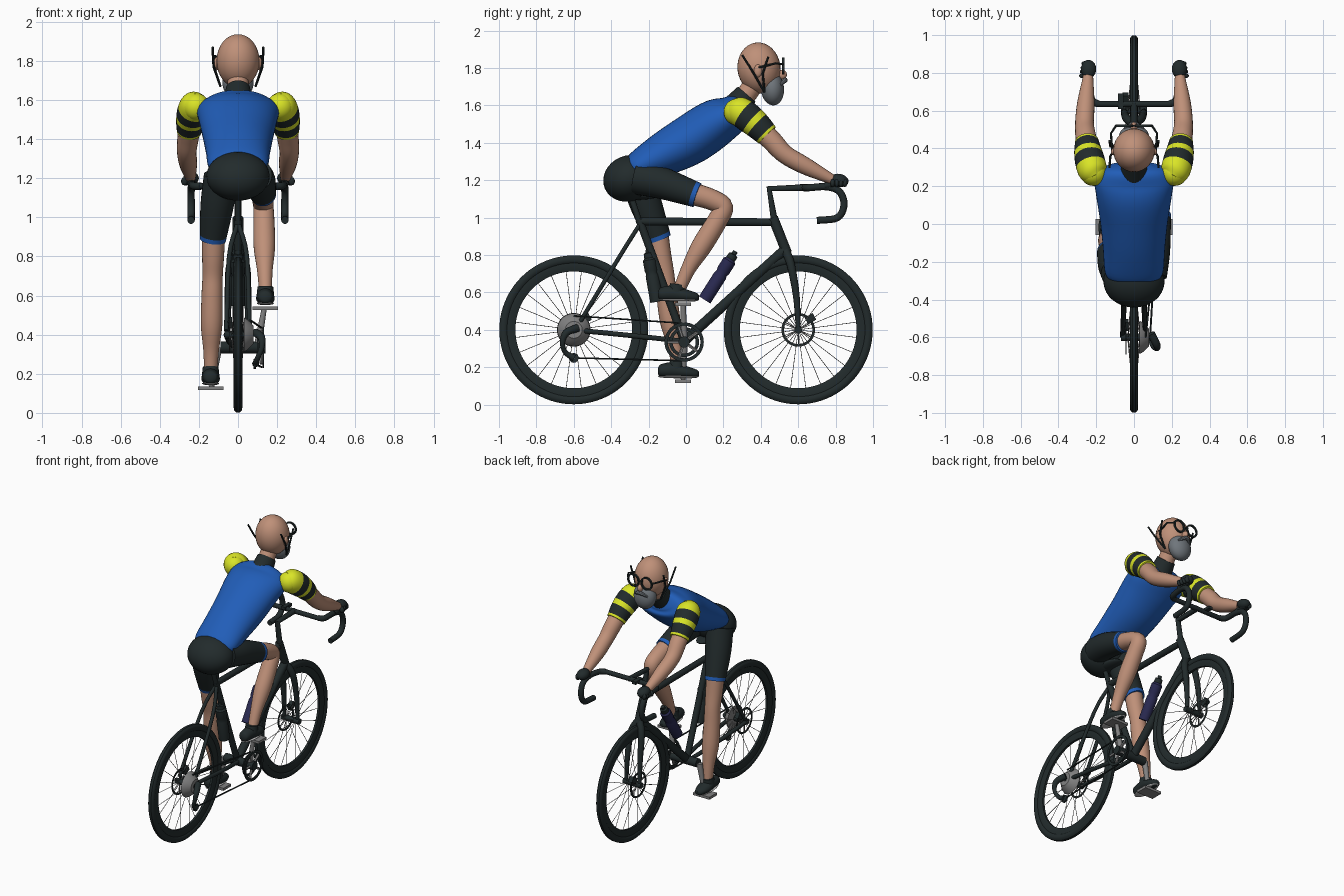
import bpy, bmesh, math
from mathutils import Vector, Matrix

cube = bpy.data.objects.get("Cube")
if cube:
    bpy.data.objects.remove(cube)


def material(name, *rgb):
    m = bpy.data.materials.new(name)
    m.use_nodes = True
    m.diffuse_color = (*rgb, 1)
    m.node_tree.nodes["Principled BSDF"].inputs["Base Color"].default_value = (*rgb, 1)
    return m


BLACK = material("black", .016, .024, .025)
SKIN = material("skin", .52, .28, .19)
BLUE = material("jersey_blue", .015, .11, .48)
YELLOW = material("sleeve_yellow", .7, .78, .02)
BEARD = material("beard_grey", .16, .18, .2)
METAL = material("metal_grey", .22, .22, .22)
NAVY = material("bottle_navy", .022, .022, .08)
SOLE = material("sole_white", .55, .55, .55)
made = []


def finish(name, bm, *mats):
    bmesh.ops.recalc_face_normals(bm, faces=bm.faces)
    me = bpy.data.meshes.new(name)
    bm.to_mesh(me)
    bm.free()
    for m in mats:
        me.materials.append(m)
    ob = bpy.data.objects.new(name, me)
    bpy.context.collection.objects.link(ob)
    made.append(ob)
    return ob


def spline(vals, steps):
    """Catmull-Rom through a list of vectors."""
    v = [vals[0] * 2 - vals[1]] + vals + [vals[-1] * 2 - vals[-2]]
    out = []
    for i in range(1, len(v) - 2):
        a, b, c, d = v[i - 1:i + 3]
        for k in range(steps):
            t = k / steps
            out.append((b * 2 + (c - a) * t + (a * 2 - b * 5 + c * 4 - d) * t * t
                        + (b * 3 - a - c * 3 + d) * t ** 3) / 2)
    return out + [vals[-1]]


def tube(name, pts, radii, mat, sides=12, smooth=0, bands=None, extra=()):
    """Loft round or oval rings along a path; bands(t) picks the material slot."""
    pts = [Vector(p) for p in pts]
    if not isinstance(radii, list):
        radii = [radii] * len(pts)
    rad = [Vector(r if isinstance(r, tuple) else (r, r)) for r in radii]
    if smooth:
        pts, rad = spline(pts, smooth), spline(rad, smooth)
    bm = bmesh.new()
    rings, n, last = [], Vector((1, 0, 0)), len(pts) - 1
    for i, p in enumerate(pts):
        t = (pts[min(i + 1, last)] - pts[max(i - 1, 0)]).normalized()
        if abs(t.dot(n)) > .95:
            n = Vector((0, 1, 0))
        n = (n - t * n.dot(t)).normalized()
        b = t.cross(n)
        rings.append([bm.verts.new(p + n * rad[i].x * math.cos(a) + b * rad[i].y * math.sin(a))
                      for a in (math.tau * k / sides for k in range(sides))])
    for i in range(last):
        for k in range(sides):
            j = (k + 1) % sides
            f = bm.faces.new((rings[i][k], rings[i][j], rings[i + 1][j], rings[i + 1][k]))
            f.material_index = bands((i + .5) / last) if bands else 0
    bm.faces.new(rings[0])
    bm.faces.new(rings[-1]).material_index = bands(1) if bands else 0
    return finish(name, bm, mat, *extra)


def ball(name, loc, size, mat, tilt=0, segs=32):
    bm = bmesh.new()
    bmesh.ops.create_uvsphere(bm, u_segments=segs, v_segments=segs // 2, radius=1)
    bm.transform(Matrix.Translation(loc) @ Matrix.Rotation(tilt, 4, 'X') @ Matrix.Diagonal((*size, 1)))
    return finish(name, bm, mat)


def box(name, loc, size, mat, tilt=0):
    bm = bmesh.new()
    bmesh.ops.create_cube(bm, size=1)
    bm.transform(Matrix.Translation(loc) @ Matrix.Rotation(tilt, 4, 'X') @ Matrix.Diagonal((*size, 1)))
    return finish(name, bm, mat)


def ring(name, loc, profile, mat, segs=64, axis='X'):
    """Spin a closed (radius, offset) profile around an axle."""
    bm = bmesh.new()
    loops = []
    for k in range(segs):
        a = math.tau * k / segs
        c, s = math.cos(a), math.sin(a)
        loops.append([bm.verts.new(Vector(loc) + Vector((o, r * c, r * s) if axis == 'X' else (r * c, o, r * s)))
                      for r, o in profile])
    m = len(profile)
    for k in range(segs):
        p, q = loops[k], loops[(k + 1) % segs]
        for i in range(m):
            bm.faces.new((p[i], p[(i + 1) % m], q[(i + 1) % m], q[i]))
    return finish(name, bm, mat)


def flat_ring(name, loc, inner, outer, half, mat, axis='X', segs=48):
    return ring(name, loc, [(inner, -half), (outer, -half), (outer, half), (inner, half)], mat, segs, axis)


def spokes(name, loc, count, r0, r1, x0, x1, thick, mat):
    bm = bmesh.new()
    for k in range(count):
        a = math.tau * (k + .5) / count
        d = Vector((0, math.cos(a), math.sin(a)))
        side = (-1) ** k
        p = Vector(loc) + d * r0 + Vector((x0 * side, 0, 0))
        q = Vector(loc) + d * r1 + Vector((x1 * side, 0, 0))
        rot = (q - p).to_track_quat('Z', 'Y').to_matrix().to_4x4()
        bmesh.ops.create_cone(bm, cap_ends=True, segments=5, radius1=thick, radius2=thick,
                              depth=(q - p).length, matrix=Matrix.Translation((p + q) / 2) @ rot)
    finish(name, bm, mat)


# Wheels with rims, hubs, spokes and brake rotors
half = [(.398, .009), (.388, .019), (.374, .022), (.36, .017), (.357, .014), (.335, .015), (.312, .008)]
for end, y in (("rear", -.6), ("front", .6)):
    c = (0, y, .4)
    ring(end + "_wheel", c, half + [(r, -x) for r, x in reversed(half)], BLACK, 80)
    spokes(end + "_spokes", c, 24, .02, .315, .032, .004, .0018, METAL)
    tube(end + "_hub", [(-.07, y, .4), (.07, y, .4)], .02, BLACK, 16)
    rc = (-.042, y, .4)
    flat_ring(end + "_rotor", rc, .076, .09, .002, BLACK)
    spokes(end + "_rotor_arms", rc, 6, .015, .08, 0, 0, .003, METAL)
    box(end + "_caliper", (-.045, y + .065, .46), (.03, .05, .04), BLACK, .5)

# Frame
tube("top_tube", [(0, -.25, .98), (0, .49, .975)], .021, BLACK)
tube("down_tube", [(0, -.01, .34), (0, .53, .83)], .027, BLACK)
tube("seat_tube", [(0, -.01, .34), (0, -.25, .99)], .021, BLACK)
tube("seat_post", [(0, -.25, .98), (0, -.3, 1.13)], .016, BLACK)
tube("head_tube", [(0, .465, 1.0), (0, .54, .81)], .027, BLACK)
tube("bottom_bracket", [(-.09, -.01, .335), (.14, -.01, .335)], .03, BLACK, 20)
for s, side in ((1, "left"), (-1, "right")):
    tube(side + "_seat_stay", [(0, -.24, .975), (s * .045, -.35, .8), (s * .06, -.58, .42)], .012, BLACK, 10, 4)
    tube(side + "_chain_stay", [(s * .02, -.02, .34), (s * .045, -.25, .365), (s * .06, -.6, .4)], .014, BLACK, 10, 4)
    tube(side + "_fork_leg", [(0, .53, .83), (s * .04, .56, .75), (s * .05, .59, .58), (s * .052, .6, .4)],
         [.024, .022, .018, .012], BLACK, 12, 4)
ball("saddle", (0, -.27, 1.12), (.06, .13, .025), BLACK)

# Stem, drop handlebar and levers
tube("stem", [(0, .475, .97), (0, .445, 1.155), (0, .64, 1.16)], .019, BLACK)
box("bar_computer", (-.07, .65, 1.17), (.03, .08, .02), BLACK)
tube("bar_top", [(-.2, .635, 1.16), (.2, .635, 1.16)], .016, BLACK)
for s, side in ((1, "left"), (-1, "right")):
    tube(side + "_bar_drop", [(s * .19, .635, 1.16), (s * .225, .66, 1.16), (s * .235, .75, 1.165), (s * .24, .82, 1.14),
                              (s * .24, .845, 1.07), (s * .24, .81, 1.0), (s * .24, .70, .985)],
         .019, BLACK, 12, 5)
    tube(side + "_brake_hood", [(s * .24, .74, 1.17), (s * .24, .84, 1.19)], [.018, .025], BLACK)

# Chainrings, cranks, pedals and chain
hubc = (0, -.01, .335)
for x, r in ((.13, .105), (.1, .08)):
    flat_ring("chainring", (x, *hubc[1:]), r - .018, r, .004, BLACK)
spokes("chainring_arms", (.12, *hubc[1:]), 5, .01, .09, 0, 0, .009, METAL)
for s, name in ((1, "left"), (-1, "right")):
    z = .335 + s * .205
    tube(name + "_crank", [(s * .1, -.01, .335), (s * .135, -.015, z)], [.02, .013], METAL)
    box(name + "_pedal", (s * .14, -.015, z - .004), (.13, .085, .018), METAL)
ring("cassette", (.055, -.6, .4), [(.015, -.025), (.088, -.025), (.08, -.01), (.06, .012), (.045, .025), (.015, .025)], METAL)
tube("chain_upper", [(.062, -.6, .475), (.12, -.01, .435)], .005, BLACK, 6)
tube("chain_lower", [(.085, -.6, .25), (.12, -.01, .235)], .005, BLACK, 6)
tube("derailleur", [(.09, -.58, .41), (.12, -.64, .385), (.12, -.66, .33), (.1, -.645, .28), (.09, -.6, .25)],
     [.022, .02, .014, .014, .018], BLACK, 10, 4)
flat_ring("jockey_wheel", (.085, -.6, .25), .006, .026, .006, BLACK, segs=20)

# Bottles
for name, a, b, mat in (("down_tube_bottle", (0, .1, .56), (0, .265, .82), NAVY),
                        ("seat_tube_bottle", (0, -.155, .55), (0, -.205, .83), BLACK)):
    a, b = Vector(a), Vector(b)
    at = lambda t: a.lerp(b, t)
    tube(name, [at(0), at(.5), at(.55), at(.6), at(.8), at(.86)],
         [.036, .036, .031, .036, .036, .02], mat, 20)
    tube(name + "_cap", [at(.84), at(.93), at(.94), at(1)], [.027, .025, .014, .013], BLACK, 16)

# Torso and hips
tube("jersey", [(0, -.29, 1.25), (0, -.25, 1.275), (0, -.12, 1.34), (0, .02, 1.415), (0, .15, 1.5), (0, .235, 1.545),
                (0, .285, 1.58), (0, .305, 1.59)],
     [(.13, .06), (.155, .085), (.165, .117), (.18, .134), (.2, .13), (.208, .108), (.17, .085), (.09, .05)],
     BLUE, 36, 5)
ball("shorts_seat", (0, -.305, 1.21), (.162, .14, .122), BLACK, .4)

# Neck, head and face
tube("collar", [(0, .26, 1.585), (0, .325, 1.66)], [.075, .062], BLACK, 24)
tube("neck", [(0, .27, 1.58), (0, .38, 1.74)], .054, SKIN, 20)
ball("head", (0, .39, 1.8), (.11, .115, .137), SKIN, .12)
ball("beard", (0, .462, 1.69), (.08, .062, .09), BEARD, .1)
ball("nose", (0, .515, 1.765), (.018, .025, .026), SKIN, segs=16)
tube("moustache", [(-.05, .505, 1.71), (0, .53, 1.735), (.05, .505, 1.71)], [.007, .014, .007], BEARD, 8, 4)
tube("glasses_bridge", [(-.02, .52, 1.815), (.02, .52, 1.815)], .005, BLACK, 8)
for s, side in ((1, "left"), (-1, "right")):
    flat_ring(side + "_lens_frame", (s * .052, .52, 1.81), .036, .046, .006, BLACK, 'Y', 24)
    tube(side + "_glasses_arm", [(s * .095, .52, 1.82), (s * .122, .48, 1.825), (s * .115, .38, 1.8)], .006, BLACK, 8)
    ball(side + "_ear", (s * .11, .385, 1.785), (.013, .022, .035), SKIN, segs=12)
    tube(side + "_rear_strap", [(s * .13, .3, 1.87), (s * .125, .36, 1.775), (s * .09, .42, 1.67)], .006, BLACK, 8)
    tube(side + "_front_strap", [(s * .13, .44, 1.86), (s * .125, .41, 1.77), (s * .09, .42, 1.67)], .006, BLACK, 8)

    # Arms, striped sleeves and gloves
    tube(side + "_sleeve", [(s * .2, .24, 1.6), (s * .215, .27, 1.58), (s * .23, .32, 1.545), (s * .243, .38, 1.495),
                            (s * .25, .435, 1.44)],
         [.04, .073, .08, .074, .063], YELLOW, 28, 5,
         bands=lambda t: int(.46 < t < .64 or .76 < t < .94), extra=(BLACK,))
    ball(side + "_shoulder", (s * .215, .27, 1.565), (.07, .068, .07), YELLOW)
    tube(side + "_arm", [(s * .245, .38, 1.49), (s * .255, .46, 1.41), (s * .262, .53, 1.338), (s * .255, .64, 1.275),
                         (s * .243, .78, 1.205)], [.055, .055, .05, .046, .027], SKIN, 20, 5)
    ball(side + "_glove", (s * .24, .82, 1.2), (.04, .05, .034), BLACK, -.2, 20)
    for k in range(4):
        ball(side + "_finger", (s * (.262 + .004 * k), .85 - .022 * k, 1.185), (.018, .013, .022), BLACK, segs=10)

# Legs: a raised one and a straight one
legs = (("left", 1, .205, [(-.27, 1.215), (-.13, 1.185), (.06, 1.12)],
         [(.04, 1.127), (.14, 1.095), (.2, 1.055), (.165, .98), (.085, .85), (.015, .73), (-.03, .63)]),
        ("right", -1, -.205, [(-.26, 1.21), (-.21, 1.06), (-.145, .885)],
         [(-.155, .92), (-.135, .8), (-.115, .7), (-.105, .6), (-.085, .45), (-.06, .32), (-.045, .21)]))
for side, s, dz, thigh, shin in legs:
    n = len(shin) - 1
    tube(side + "_shorts_leg", [(s * (.085 + .022 * i), *p) for i, p in enumerate(thigh)], [.09, .085, .067], BLACK, 28, 8,
         bands=lambda t: int(t > .95), extra=(BLUE,))
    tube(side + "_leg", [(s * (.125 + .015 * i / n), *p) for i, p in enumerate(shin)],
         [.06, .056, .052, .054, .055, .04, .033], SKIN, 24, 5)
    z = .375 + dz
    tube(side + "_shoe", [(s * .14, -.15, z + .012), (s * .14, -.135, z + .012), (s * .14, -.07, z + .015),
                          (s * .14, .0, z + .003), (s * .14, .055, z - .005), (s * .14, .07, z - .006)],
         [(.015, .015), (.035, .033), (.044, .042), (.047, .033), (.03, .022), (.01, .01)], BLACK, 20, 4)
    tube(side + "_shoe_cuff", [(s * .14, -.05, z + .02), (s * .14, -.045, z + .065)], [.045, .04], BLACK, 20)
    ball(side + "_sole", (s * .14, -.04, z - .02), (.044, .11, .009), SOLE, segs=24)

# Smooth shading with sharp edges kept
for ob in bpy.context.selected_objects:
    ob.select_set(False)
for ob in made:
    ob.select_set(True)
bpy.context.view_layer.objects.active = made[0]
bpy.ops.object.shade_smooth_by_angle(angle=math.radians(40))
